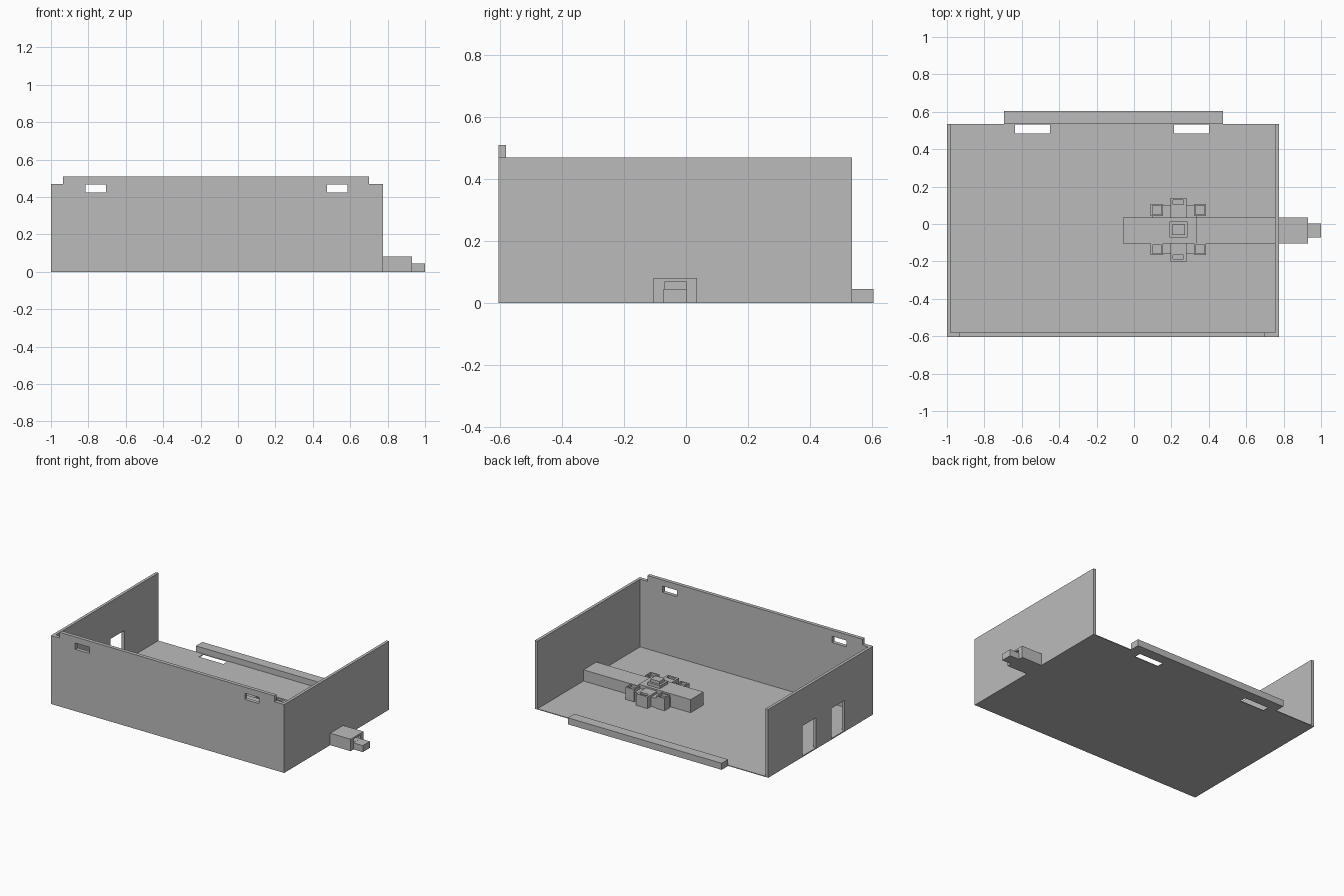
import bpy, bmesh

old = bpy.data.objects.get("Cube")
if old:
    bpy.data.objects.remove(old)

grey = bpy.data.materials.new("plain grey")
grey.use_nodes = True
grey.diffuse_color = (0.5, 0.5, 0.5, 1)
grey.node_tree.nodes["Principled BSDF"].inputs["Base Color"].default_value = (0.5, 0.5, 0.5, 1)


def finish(name, bm):
    bmesh.ops.recalc_face_normals(bm, faces=bm.faces)
    mesh = bpy.data.meshes.new(name)
    bm.to_mesh(mesh)
    bm.free()
    mesh.materials.append(grey)
    obj = bpy.data.objects.new(name, mesh)
    bpy.context.collection.objects.link(obj)
    return obj


def box(name, x, y, z):
    """Box from (low, high) ranges along each axis."""
    bm = bmesh.new()
    bmesh.ops.create_cube(bm, size=1)
    for v in bm.verts:
        v.co = [r[0] if c < 0 else r[1] for c, r in zip(v.co, (x, y, z))]
    return finish(name, bm)


def cut(obj, x, y, z):
    """Cut a box-shaped opening out of an object."""
    cutter = box(obj.name + "_cutter", x, y, z)
    cutter.hide_render = True
    cutter.hide_viewport = True
    mod = obj.modifiers.new("opening", 'BOOLEAN')
    mod.object = cutter
    mod.operation = 'DIFFERENCE'
    mod.solver = 'EXACT'


LEFT, RIGHT, FRONT, BACK = -1.0, 0.775, -0.605, 0.535
FLOOR, WALL, TOP = 0.005, 0.47, 0.51

# floor with two tab slots along the back
base = box("floor", (LEFT, RIGHT), (FRONT, BACK), (0, FLOOR))
for x in ((-0.635, -0.45), (0.215, 0.4)):
    cut(base, x, (0.485, BACK - 0.002), (-0.1, 0.1))
box("back_lip", (-0.695, 0.475), (BACK, 0.605), (0, 0.045))

# front wall with stepped top corners and two slots
bm = bmesh.new()
outline = [(LEFT, FLOOR), (RIGHT, FLOOR), (RIGHT, WALL), (0.7, WALL), (0.7, TOP),
           (-0.935, TOP), (-0.935, WALL), (LEFT, WALL)]
face = bm.faces.new([bm.verts.new((x, FRONT, z)) for x, z in outline])
ext = bmesh.ops.extrude_face_region(bm, geom=[face])["geom"]
bmesh.ops.translate(bm, vec=(0, 0.025, 0), verts=[g for g in ext if isinstance(g, bmesh.types.BMVert)])
front = finish("front_wall", bm)
for x in ((-0.815, -0.705), (0.475, 0.585)):
    cut(front, x, (-0.7, -0.5), (0.425, 0.468))

# side walls, one with two openings at floor level
box("left_wall", (RIGHT - 0.02, RIGHT), (FRONT + 0.025, BACK), (FLOOR, WALL))
side = box("right_wall", (LEFT, LEFT + 0.02), (FRONT + 0.025, BACK), (FLOOR, WALL))
for y in ((0.015, 0.165), (-0.295, -0.15)):
    cut(side, (-1.1, -0.9), y, (FLOOR + 0.003, 0.215))

# latch bar passing out through the wall
bar = box("latch_bar", (0.335, 0.93), (-0.105, 0.035), (0, 0.082))
cut(bar, (0.88, 1.1), (-0.068, 0), (0.046, 0.07))
box("latch_bar_inner", (-0.06, 0.335), (-0.105, 0.035), (0, 0.095))
box("latch_tip", (0.93, 1.0), (-0.073, 0.003), (0, 0.045))

# cross-shaped mount with arms, corner sockets and a centre post
CX, CY = 0.2375, -0.03
box("mount_body", (0.095, 0.335), (-0.16, 0.1), (0, 0.07))
for s, word in ((-1, "front"), (1, "back")):
    ys = sorted((CY + s * 0.06, CY + s * 0.17))
    arm = box(word + "_mount_arm", (CX - 0.043, CX + 0.043), ys, (0, 0.085))
    cut(arm, (CX - 0.028, CX + 0.028), sorted((CY + s * 0.135, CY + s * 0.157)), (0.04, 0.2))
    for t, hand in ((-1, "right"), (1, "left")):
        sx, sy = CX + t * 0.115, CY + s * 0.105
        socket = box(word + "_" + hand + "_socket", (sx - 0.033, sx + 0.033),
                     (sy - 0.031, sy + 0.031), (0, 0.09))
        cut(socket, (sx - 0.024, sx + 0.024), (sy - 0.023, sy + 0.023), (0.072, 0.2))
box("centre_pad", (CX - 0.048, CX + 0.048), (CY - 0.043, CY + 0.043), (0, 0.115))
box("centre_post", (CX - 0.035, CX + 0.035), (CY - 0.028, CY + 0.028), (0.115, 0.135))
